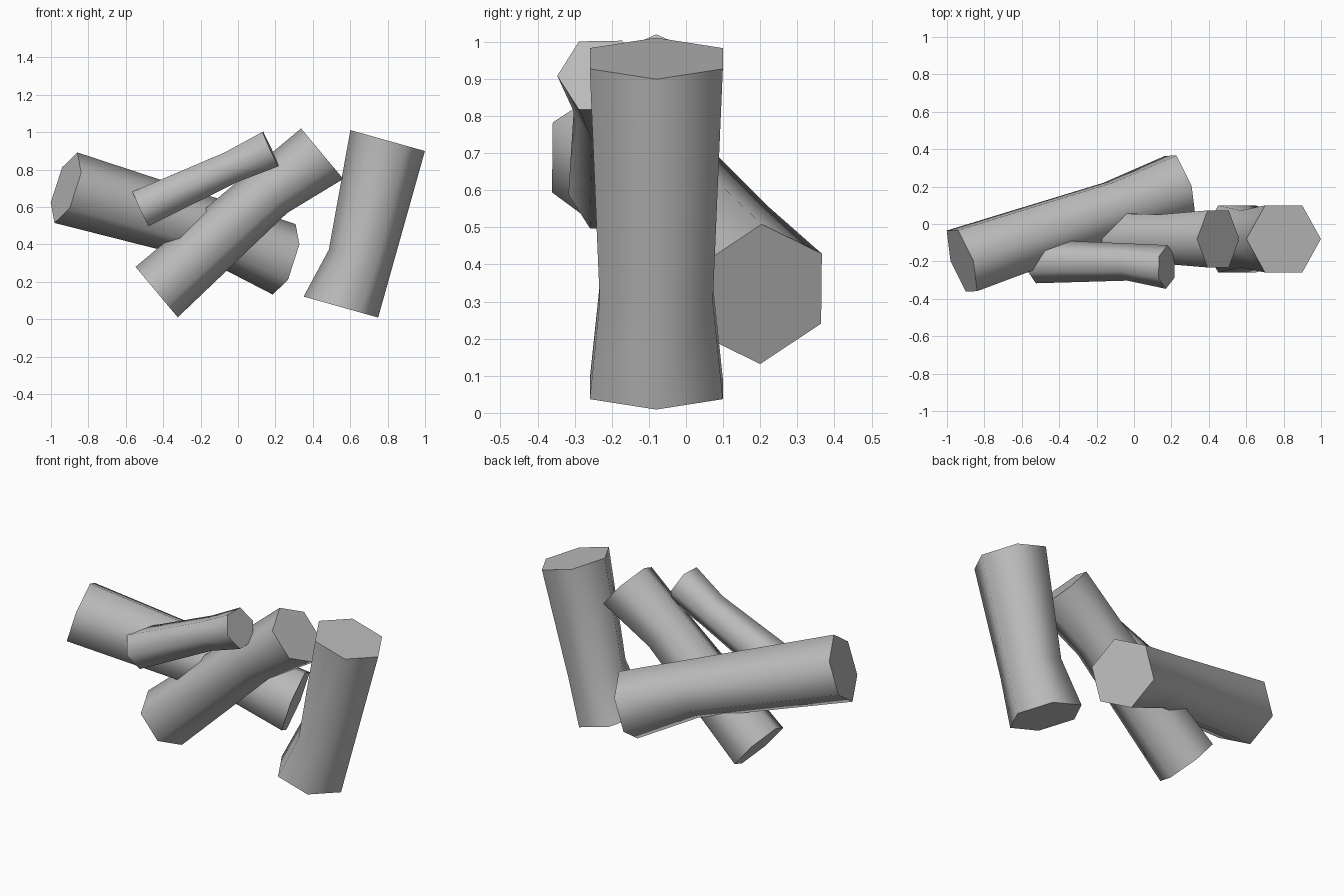
import bpy
import bmesh
import math
from mathutils import Vector

default = bpy.data.objects.get("Cube")
if default:
    bpy.data.objects.remove(default, do_unlink=True)

grey = bpy.data.materials.new("log_grey")
grey.use_nodes = True
grey.diffuse_color = (0.5, 0.5, 0.5, 1)
grey.node_tree.nodes["Principled BSDF"].inputs["Base Color"].default_value = grey.diffuse_color

SIDES = 6
WAIST_AT = 0.7      # position of the narrow ring along the log
WAIST = 0.85        # its relative width


def add_log(name, start, end, straight, radius):
    """Hexagonal log; the corner facing 'straight' keeps a straight edge past the waist."""
    start, end = Vector(start), Vector(end)
    axis = (end - start).normalized()
    u = Vector(straight)
    u = (u - axis * u.dot(axis)).normalized()
    v = axis.cross(u)
    waist = start.lerp(end, WAIST_AT) + u * radius * (1 - WAIST)

    bm = bmesh.new()
    rings = []
    for centre, r in ((start, radius), (waist, radius * WAIST), (end, radius)):
        ring = []
        for i in range(SIDES):
            a = math.tau * i / SIDES
            ring.append(bm.verts.new(centre + (u * math.cos(a) + v * math.sin(a)) * r))
        rings.append(ring)
    for low, high in zip(rings, rings[1:]):
        for i in range(SIDES):
            j = (i + 1) % SIDES
            bm.faces.new((low[i], low[j], high[j], high[i]))
    bm.faces.new(rings[0][::-1])
    bm.faces.new(rings[-1])
    bmesh.ops.recalc_face_normals(bm, faces=bm.faces)

    mesh = bpy.data.meshes.new(name)
    bm.to_mesh(mesh)
    bm.free()
    mesh.materials.append(grey)
    obj = bpy.data.objects.new(name, mesh)
    bpy.context.collection.objects.link(obj)

    # Rounded bark, crisp cut ends
    bpy.ops.object.select_all(action='DESELECT')
    obj.select_set(True)
    bpy.context.view_layer.objects.active = obj
    bpy.ops.object.shade_smooth_by_angle(angle=math.radians(70))


add_log("upright_log", (0.80, -0.08, 0.955), (0.55, -0.08, 0.065), (0.96, 0, -0.27), 0.207)
add_log("leaning_log", (-0.435, -0.08, 0.145), (0.45, -0.08, 0.885), (-0.64, 0, 0.77), 0.176)
add_log("long_back_log", (-0.92, -0.197, 0.703), (0.247, 0.202, 0.32), (0.055, 0, 0.19), 0.198)
add_log("small_front_log", (-0.52, -0.20, 0.59), (0.175, -0.23, 0.91), (0, 1, 0), 0.117)
